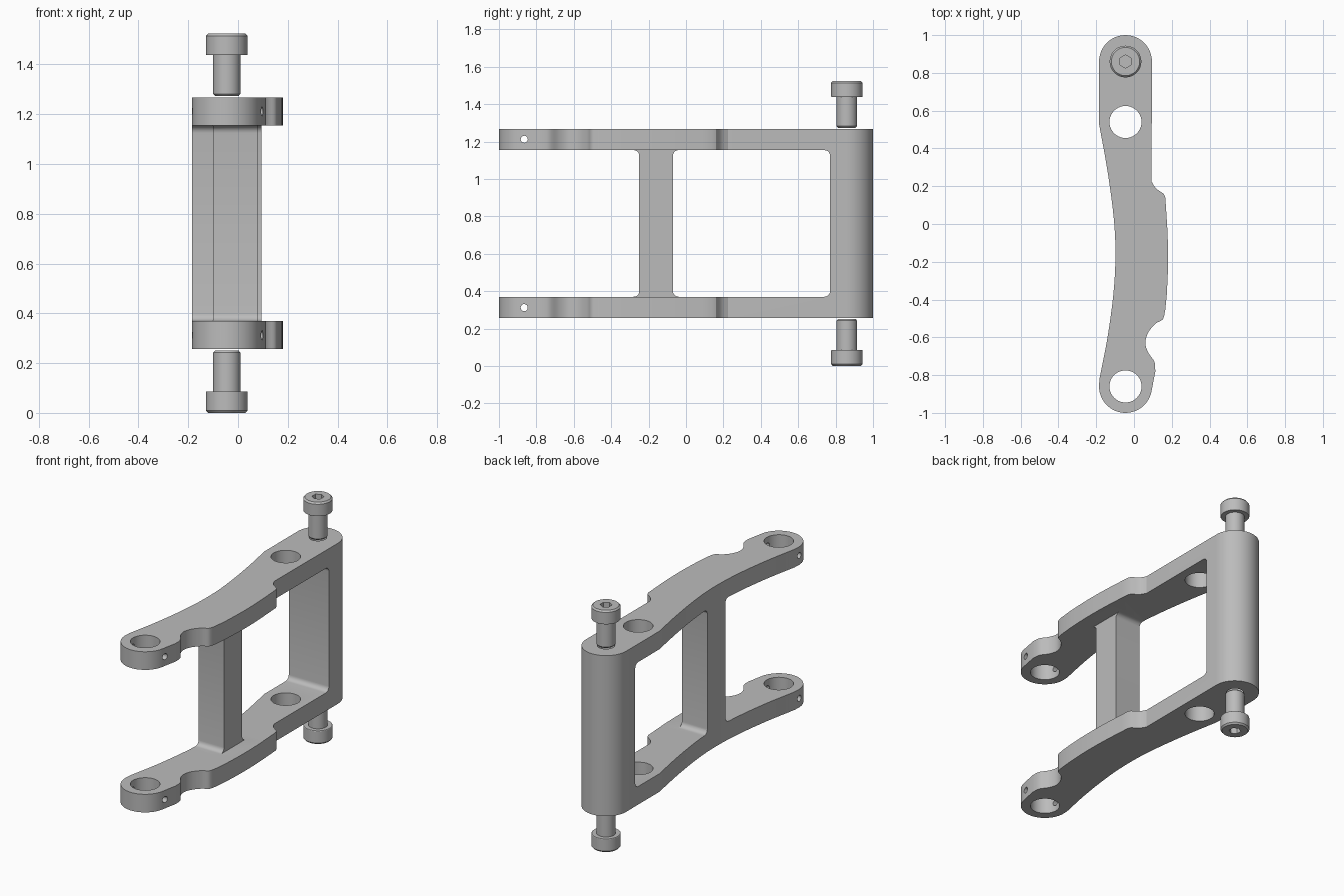
import bpy, bmesh
from math import pi, sin, cos, radians
from mathutils import Vector, Matrix

if "Cube" in bpy.data.objects:
    bpy.data.objects.remove(bpy.data.objects["Cube"])

MID = 0.762          # height of the symmetry plane
OUTER, INNER = 0.506, 0.392   # half heights of the frame and of its windows
CX, END = -0.045, 0.86        # axis of the end bosses
R = 0.14

steel = bpy.data.materials.new("machined grey")
steel.use_nodes = True
GREY = (0.5, 0.5, 0.5, 1)
steel.diffuse_color = GREY
steel.node_tree.nodes["Principled BSDF"].inputs["Base Color"].default_value = GREY


def add_object(name, bm):
    bmesh.ops.recalc_face_normals(bm, faces=bm.faces)
    mesh = bpy.data.meshes.new(name)
    bm.to_mesh(mesh)
    bm.free()
    ob = bpy.data.objects.new(name, mesh)
    bpy.context.collection.objects.link(ob)
    mesh.materials.append(steel)
    return ob


def prism(name, points, offset):
    """Extrude a closed loop of 3D points along an offset."""
    bm = bmesh.new()
    face = bm.faces.new([bm.verts.new(p) for p in points])
    out = bmesh.ops.extrude_face_region(bm, geom=[face])
    moved = [v for v in out["geom"] if isinstance(v, bmesh.types.BMVert)]
    bmesh.ops.translate(bm, verts=moved, vec=offset)
    if face.is_valid and len(bm.faces) == len(points) + 1:
        bm.faces.new(face.verts)
    return add_object(name, bm)


def rod(name, centre, radius, length, axis="Z", sides=40):
    bm = bmesh.new()
    turn = Matrix.Rotation(pi / 2, 4, "Y") if axis == "X" else Matrix()
    bmesh.ops.create_cone(bm, cap_ends=True, segments=sides, radius1=radius,
                          radius2=radius, depth=length,
                          matrix=Matrix.Translation(centre) @ turn)
    return add_object(name, bm)


def cut(target, cutter):
    mod = target.modifiers.new("cut", "BOOLEAN")
    mod.operation, mod.solver, mod.object = "DIFFERENCE", "EXACT", cutter
    bpy.context.view_layer.objects.active = target
    bpy.ops.object.modifier_apply(modifier=mod.name)
    bpy.data.objects.remove(cutter)


def smooth(ob):
    bpy.ops.object.select_all(action="DESELECT")
    ob.select_set(True)
    bpy.context.view_layer.objects.active = ob
    bpy.ops.object.shade_smooth_by_angle(angle=radians(25))


def spline(points, steps=4):
    """Catmull-Rom curve through 2D points."""
    p = [Vector(q) for q in points]
    p = [2 * p[0] - p[1]] + p + [2 * p[-1] - p[-2]]
    out = []
    for a, b, c, d in zip(p, p[1:], p[2:], p[3:]):
        for i in range(steps):
            t = i / steps
            out.append(0.5 * (2 * b + (c - a) * t + (2 * a - 5 * b + 4 * c - d) * t * t
                              + (3 * b - a - 3 * c + d) * t ** 3))
    return out + [p[-2]]


def arc(cx, cy, r, start, end, n):
    return [Vector((cx + r * cos(radians(start + (end - start) * i / n)),
                    cy + r * sin(radians(start + (end - start) * i / n))))
            for i in range(n + 1)]


# Plan outline: back end, hollow side, front end, side with lug and notch
hollow = spline([(-0.185, 0.53), (-0.14, 0.28), (-0.107, 0.03), (-0.098, -0.16),
                 (-0.108, -0.36), (-0.14, -0.6), (-0.183, -0.82)])
lug = spline([(0.113, -0.78), (0.108, -0.73), (0.075, -0.68), (0.06, -0.63),
              (0.075, -0.575), (0.115, -0.527), (0.152, -0.505), (0.165, -0.46)])
lug += spline([(0.174, -0.37), (0.18, -0.22), (0.178, -0.06), (0.166, 0.14)])
lug += spline([(0.157, 0.16), (0.115, 0.19), (0.093, 0.225)])
outline = (arc(CX, END, R, 0, 180, 24) + hollow
           + arc(CX, -END, R, 180, 350, 24) + lug)
frame = prism("frame", [(p.x, p.y, MID - OUTER) for p in outline], (0, 0, 2 * OUTER))


# Filleted windows through the frame, leaving arms, post and column
def window(y0, y1, r=0.03):
    z0, z1 = MID - INNER, MID + INNER
    loop = (arc(y1 - r, z1 - r, r, 0, 90, 5) + arc(y0 + r, z1 - r, r, 90, 180, 5)
            + arc(y0 + r, z0 + r, r, 180, 270, 5) + arc(y1 - r, z0 + r, r, 270, 360, 5))
    return prism("window_cutter", [(-0.5, p.x, p.y) for p in loop], (1, 0, 0))


cut(frame, window(-0.07, 0.77))
cut(frame, window(-1.3, -0.25))

# Recess the post behind the lug
z = MID - INNER
cut(frame, prism("recess_cutter", [(0.078, -0.32, z), (0.4, -0.32, z),
                                   (0.4, 0.0, z), (0.078, 0.0, z)], (0, 0, 2 * INNER)))

# Pivot holes through both arms
for y in (0.54, -END):
    cut(frame, rod("pivot_cutter", (CX, y, MID), 0.085, 2))

# Blind bolt holes and small cross holes, top and bottom
for side in (1, -1):
    cut(frame, rod("bolt_hole_cutter", (CX, END, MID + side * OUTER), 0.05, 0.3))
    cut(frame, rod("cross_hole_cutter", (0, -0.865, MID + side * 0.45), 0.019, 1, "X", 16))
smooth(frame)


# Socket head bolts, lifted clear of the column
def bolt(name, side):
    profile = [(0, 0.511), (0.047, 0.511), (0.055, 0.52), (0.055, 0.676), (0.082, 0.676),
               (0.084, 0.679), (0.084, 0.752), (0.075, 0.762), (0, 0.762)]
    bm = bmesh.new()
    verts = [bm.verts.new((r, 0, h * side)) for r, h in profile]
    edges = [bm.edges.new(pair) for pair in zip(verts, verts[1:])]
    bmesh.ops.spin(bm, geom=verts + edges, cent=(0, 0, 0), axis=(0, 0, 1),
                   angle=2 * pi, steps=36)
    bmesh.ops.remove_doubles(bm, verts=bm.verts, dist=0.0001)
    bmesh.ops.translate(bm, verts=bm.verts, vec=(CX, END, MID))
    ob = add_object(name, bm)
    cut(ob, rod("socket_cutter", (CX, END, MID + side * 0.762), 0.035, 0.09, sides=6))
    smooth(ob)


bolt("upper_bolt", 1)
bolt("lower_bolt", -1)
